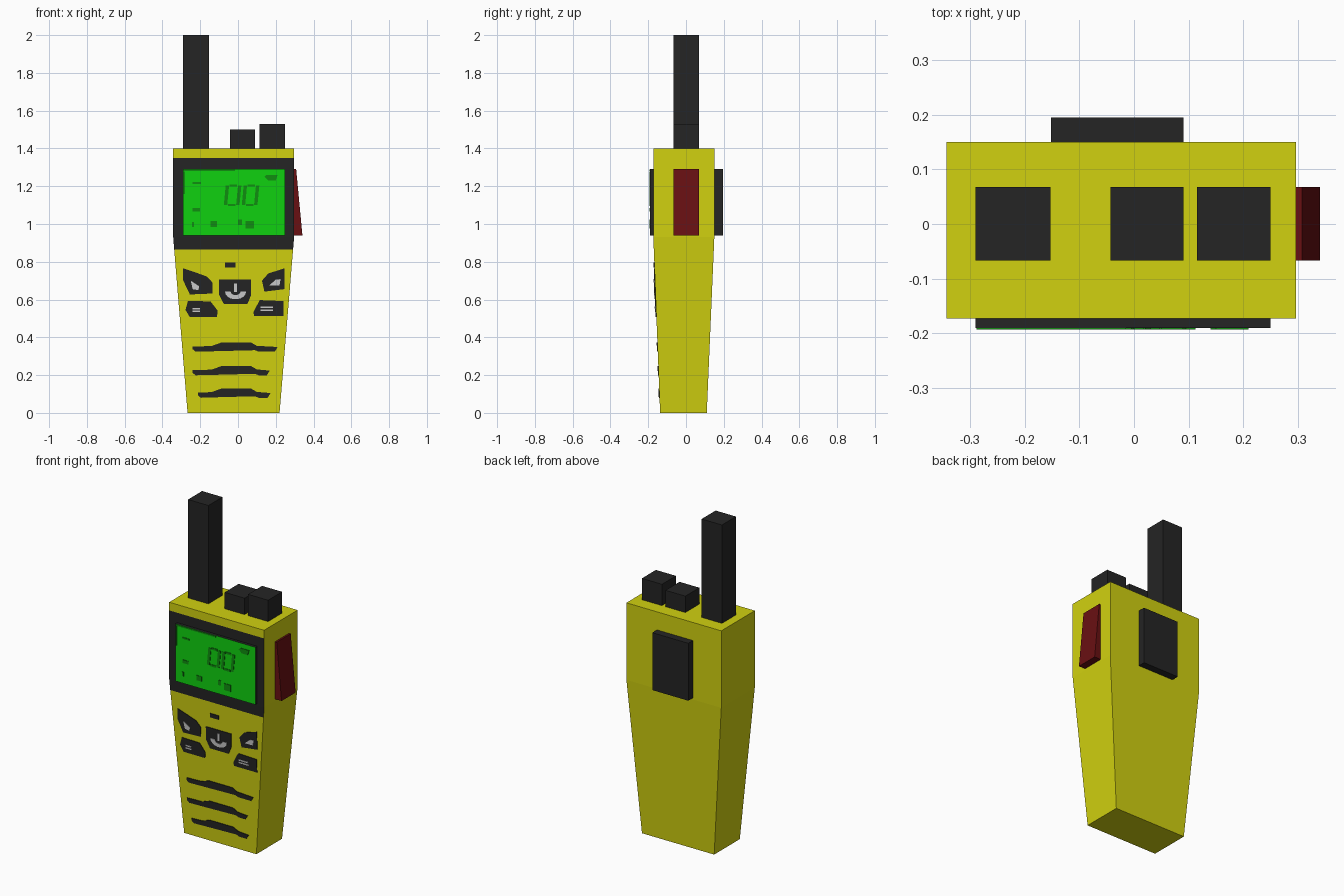
import bpy, bmesh, math

if "Cube" in bpy.data.objects:
    bpy.data.objects.remove(bpy.data.objects["Cube"])


def material(name, rgb):
    m = bpy.data.materials.new(name)
    m.diffuse_color = (*rgb, 1)
    m.use_nodes = True
    m.node_tree.nodes["Principled BSDF"].inputs["Base Color"].default_value = m.diffuse_color
    return m


YELLOW = material("yellow", (0.64, 0.64, 0.005))
BLACK = material("black", (0.018, 0.018, 0.018))
GREEN = material("screen green", (0.005, 0.64, 0.005))
DARK_GREEN = material("dark green", (0.005, 0.27, 0.005))
RED = material("dark red", (0.14, 0.005, 0.006))
GREY = material("light grey", (0.6, 0.6, 0.6))

Z_KINK, Z_TOP = 0.93, 1.4
TOP = (-0.343, 0.297, -0.173, 0.15)      # x0, x1, y0, y1 of the upper body
BOTTOM = (-0.267, 0.22, -0.137, 0.11)    # same at the foot


def section(z):
    t = min(z / Z_KINK, 1)
    return [b + (a - b) * t for a, b in zip(TOP, BOTTOM)]


def finish(bm, name, *mats):
    bmesh.ops.recalc_face_normals(bm, faces=bm.faces)
    me = bpy.data.meshes.new(name)
    bm.to_mesh(me)
    bm.free()
    for m in mats:
        me.materials.append(m)
    ob = bpy.data.objects.new(name, me)
    bpy.context.collection.objects.link(ob)
    return ob


def loft(bm, rings):
    rings = [[bm.verts.new(p) for p in r] for r in rings]
    n = len(rings[0])
    for a, b in zip(rings, rings[1:]):
        for i in range(n):
            j = (i + 1) % n
            bm.faces.new((a[i], a[j], b[j], b[i]))
    bm.faces.new(rings[0][::-1])
    bm.faces.new(rings[-1])


def rect_ring(x0, x1, y0, y1, z):
    return [(x0, y0, z), (x1, y0, z), (x1, y1, z), (x0, y1, z)]


def block(name, x0, x1, y0, y1, z0, z1, *mats, x1_top=None):
    bm = bmesh.new()
    loft(bm, [rect_ring(x0, x1, y0, y1, z0),
              rect_ring(x0, x1 if x1_top is None else x1_top, y0, y1, z1)])
    return finish(bm, name, *mats)


def plates(name, outlines, mat, lift=0.004, front=None):
    """Thin plates from (x, z) outlines, laid on the sloped front or a flat y."""
    bm = bmesh.new()
    for pts in outlines:
        base = [(x, section(z)[2] if front is None else front, z) for x, z in pts]
        loft(bm, [[(x, y + 0.001, z) for x, y, z in base],
                  [(x, y - lift, z) for x, y, z in base]])
    return finish(bm, name, mat)


def box(x0, x1, z0, z1, slant=0):
    return [(x0, z0), (x1, z0), (x1 + slant, z1), (x0 + slant, z1)]


def oval(cx, cz, rx, rz, n=10):
    return [(cx + rx * math.cos(2 * math.pi * i / n), cz + rz * math.sin(2 * math.pi * i / n))
            for i in range(n)]


# Tapered body with the black screen surround as front faces
bm = bmesh.new()
loft(bm, [rect_ring(*section(z), z) for z in (0, 0.865, Z_KINK, 1.35, Z_TOP)])
bmesh.ops.recalc_face_normals(bm, faces=bm.faces)
for f in bm.faces:
    if f.normal.y < -0.9 and 0.865 < f.calc_center_median().z < 1.35:
        f.material_index = 1
finish(bm, "body", YELLOW, BLACK)

# Antenna and knobs on top
for name, x0, x1, z1 in (("antenna", -0.29, -0.153, 2.0),
                         ("small_knob", -0.043, 0.091, 1.5),
                         ("large_knob", 0.115, 0.25, 1.53)):
    block(name, x0, x1, -0.067, 0.068, Z_TOP, z1, BLACK)

# Belt clip on the back, wedge button on the side
block("belt_clip", -0.152, 0.091, 0.15, 0.195, 0.94, 1.29, BLACK)
block("side_button", 0.297, 0.341, -0.067, 0.068, 0.94, 1.29, RED, x1_top=0.308)

# Screen: black rim, green front
screen = block("screen", -0.29, 0.25, -0.19, -0.173, 0.94, 1.29, BLACK, GREEN)
for p in screen.data.polygons:
    p.material_index = int(p.normal.y < -0.9)

# Screen marks: two slanted segment digits and small indicators
marks = []
for x in (-0.075, 0.02):
    marks += [box(x, x + 0.018, 1.10, 1.205, 0.01), box(x + 0.065, x + 0.083, 1.10, 1.205, 0.01),
              box(x + 0.022, x + 0.061, 1.095, 1.107), box(x + 0.03, x + 0.07, 1.198, 1.21)]
marks += [box(-0.288, -0.015, 1.28, 1.289), box(-0.288, -0.28, 1.16, 1.279),
          box(-0.24, -0.195, 1.212, 1.222), box(-0.24, -0.2, 1.065, 1.085),
          box(-0.243, -0.232, 0.985, 1.01), box(-0.145, -0.11, 0.985, 1.015),
          box(0.0, 0.02, 0.995, 1.025), box(0.04, 0.085, 0.975, 1.015),
          [(0.14, 1.25), (0.16, 1.23), (0.2, 1.23), (0.21, 1.26), (0.15, 1.26)]]
plates("screen_marks", marks, DARK_GREEN, lift=0.003, front=-0.19)

# Keypad and indicator slot
plates("keypad", [
    [(-0.29, 0.765), (-0.22, 0.742), (-0.165, 0.722), (-0.135, 0.69), (-0.135, 0.632),
     (-0.255, 0.627), (-0.292, 0.705)],
    [(0.245, 0.765), (0.245, 0.655), (0.14, 0.642), (0.127, 0.7), (0.16, 0.738)],
    [(-0.1, 0.705), (0.07, 0.705), (0.07, 0.625), (0.05, 0.577), (-0.075, 0.577), (-0.1, 0.625)],
    [(-0.265, 0.593), (-0.145, 0.59), (-0.107, 0.54), (-0.112, 0.507), (-0.255, 0.507),
     (-0.278, 0.545)],
    [(0.115, 0.597), (0.24, 0.592), (0.24, 0.512), (0.085, 0.512), (0.082, 0.535)],
    box(-0.07, -0.012, 0.77, 0.795)], BLACK)

# Key symbols: arrows, lines and a power sign
arc = [math.radians(180 + 20 * i) for i in range(10)]
power = [(-0.013 + r * math.cos(a), 0.643 + 0.75 * r * math.sin(a))
         for r, seq in ((0.056, arc), (0.026, arc[::-1])) for a in seq]
plates("key_symbols", [
    [(-0.25, 0.7), (-0.205, 0.67), (-0.21, 0.65), (-0.24, 0.655)],
    [(0.165, 0.675), (0.22, 0.675), (0.225, 0.708), (0.2, 0.705)],
    power, box(-0.02, -0.005, 0.64, 0.685),
    box(-0.24, -0.2, 0.548, 0.556), box(-0.24, -0.2, 0.533, 0.541),
    box(0.12, 0.185, 0.555, 0.563), box(0.12, 0.185, 0.54, 0.548)], GREY, lift=0.007)


# Speaker slots with a raised middle
def slot(x0, x1, z):
    return [(x0, z), (x0 + 0.015, z - 0.013), (-0.1, z - 0.01), (0.09, z - 0.005), (0.11, z - 0.013),
            (x1 - 0.015, z - 0.013), (x1, z + 0.012), (0.1, z + 0.018), (0.07, z + 0.035),
            (-0.09, z + 0.035), (-0.14, z + 0.017), (x0, z + 0.014)]


plates("speaker_slots", [slot(-0.24, 0.21, 0.337), slot(-0.24, 0.168, 0.212),
                         slot(-0.212, 0.172, 0.093)], BLACK)
